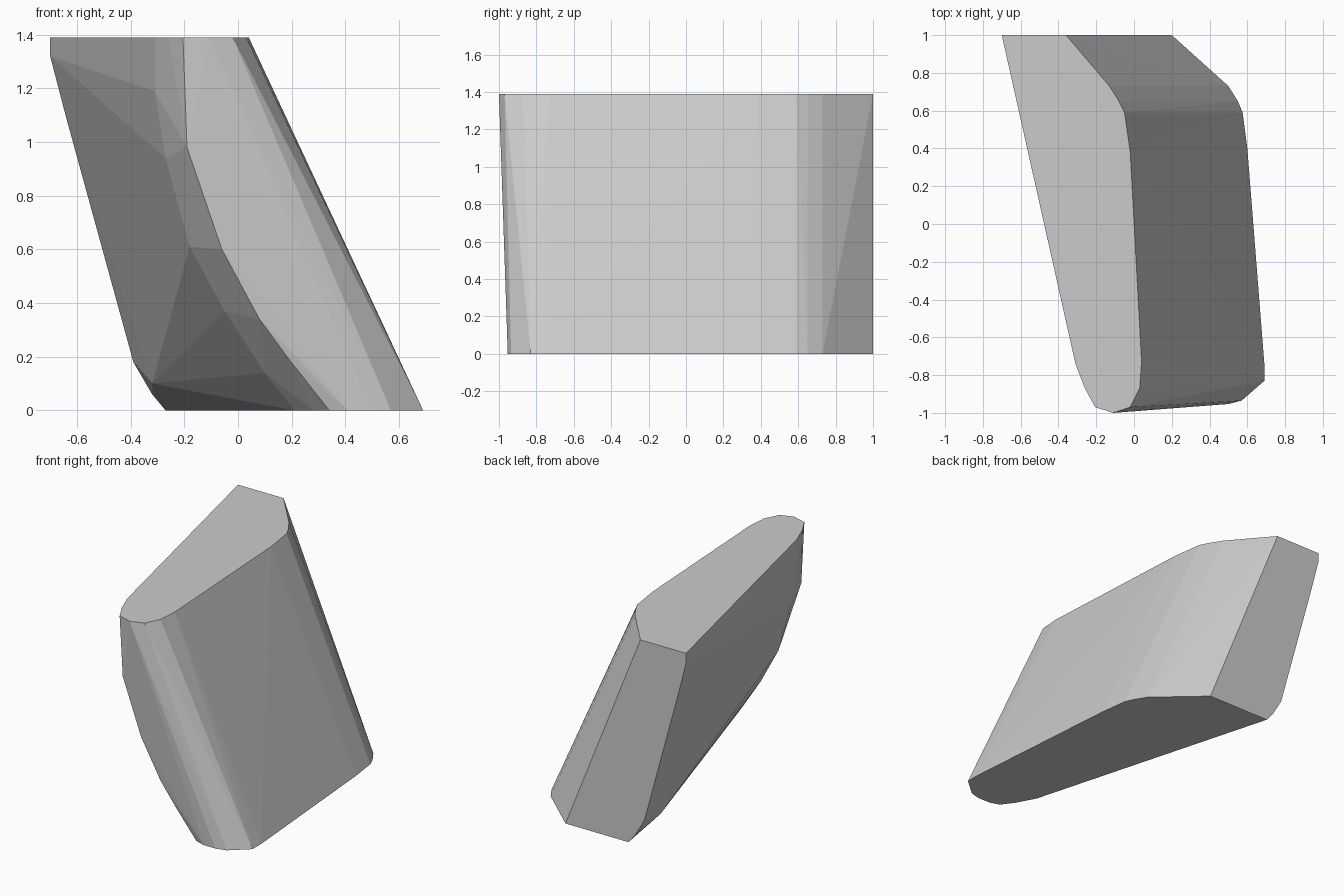
import bpy, bmesh

if "Cube" in bpy.data.objects:
    bpy.data.objects.remove(bpy.data.objects["Cube"])

TOP = 1.39

# Outline of the upper cap (x, y), clockwise from the back left corner
top_cap = [(-0.70, 1.0), (-0.36, 1.0), (-0.13, 0.73), (-0.08, 0.65), (-0.05, 0.59),
           (-0.02, 0.38), (0.04, -0.73), (0.03, -0.87), (-0.02, -0.97),
           (-0.11, -1.0), (-0.205, -0.97), (-0.26, -0.87), (-0.31, -0.74)]

# Outline of the lower cap, sheared towards +x
bottom_cap = [(-0.27, 1.0), (0.20, 1.0), (0.50, 0.73), (0.55, 0.65), (0.575, 0.59),
              (0.60, 0.40), (0.69, -0.74), (0.69, -0.83), (0.57, -0.935),
              (0.50, -0.953), (0.41, -0.953), (0.34, -0.93), (0.28, -0.85),
              (0.21, -0.72)]

# Rounded left side: profiles (x, z) along the back edge and the nose
back_profile = [(-0.70, 1.32), (-0.64, 1.09), (-0.39, 0.18), (-0.32, 0.06)]
nose_profile = [(-0.19, 0.98), (-0.06, 0.60), (0.08, 0.34), (0.19, 0.19)]
flank_profile = [(-0.31, 1.19), (-0.27, 0.94), (-0.18, 0.61), (-0.05, 0.37), (0.10, 0.14)]

points = [(x, y, TOP) for x, y in top_cap]
points += [(x, y, 0.0) for x, y in bottom_cap]
points += [(x, 1.0, z) for x, z in back_profile]
points += [(x, -0.93 - 0.04 * z / TOP, z) for x, z in nose_profile]
points += [(x, -0.73, z) for x, z in flank_profile]
points += [(-0.32, 0.73, 0.10)]          # lower left bevel corner

# Skin the sections into one closed convex body
bm = bmesh.new()
for p in points:
    bm.verts.new(p)
hull = bmesh.ops.convex_hull(bm, input=bm.verts[:])
loose = [v for v in bm.verts if not v.link_faces]
bmesh.ops.delete(bm, geom=loose, context='VERTS')
bmesh.ops.dissolve_limit(bm, angle_limit=0.01, verts=bm.verts[:], edges=bm.edges[:])
bmesh.ops.recalc_face_normals(bm, faces=bm.faces[:])

mesh = bpy.data.meshes.new("slanted_block")
bm.to_mesh(mesh)
bm.free()
block = bpy.data.objects.new("slanted_block", mesh)
bpy.context.collection.objects.link(block)

# Plain grey finish
grey = bpy.data.materials.new("light_grey")
grey.diffuse_color = (0.6, 0.6, 0.6, 1.0)
grey.use_nodes = True
grey.node_tree.nodes["Principled BSDF"].inputs["Base Color"].default_value = grey.diffuse_color
mesh.materials.append(grey)
